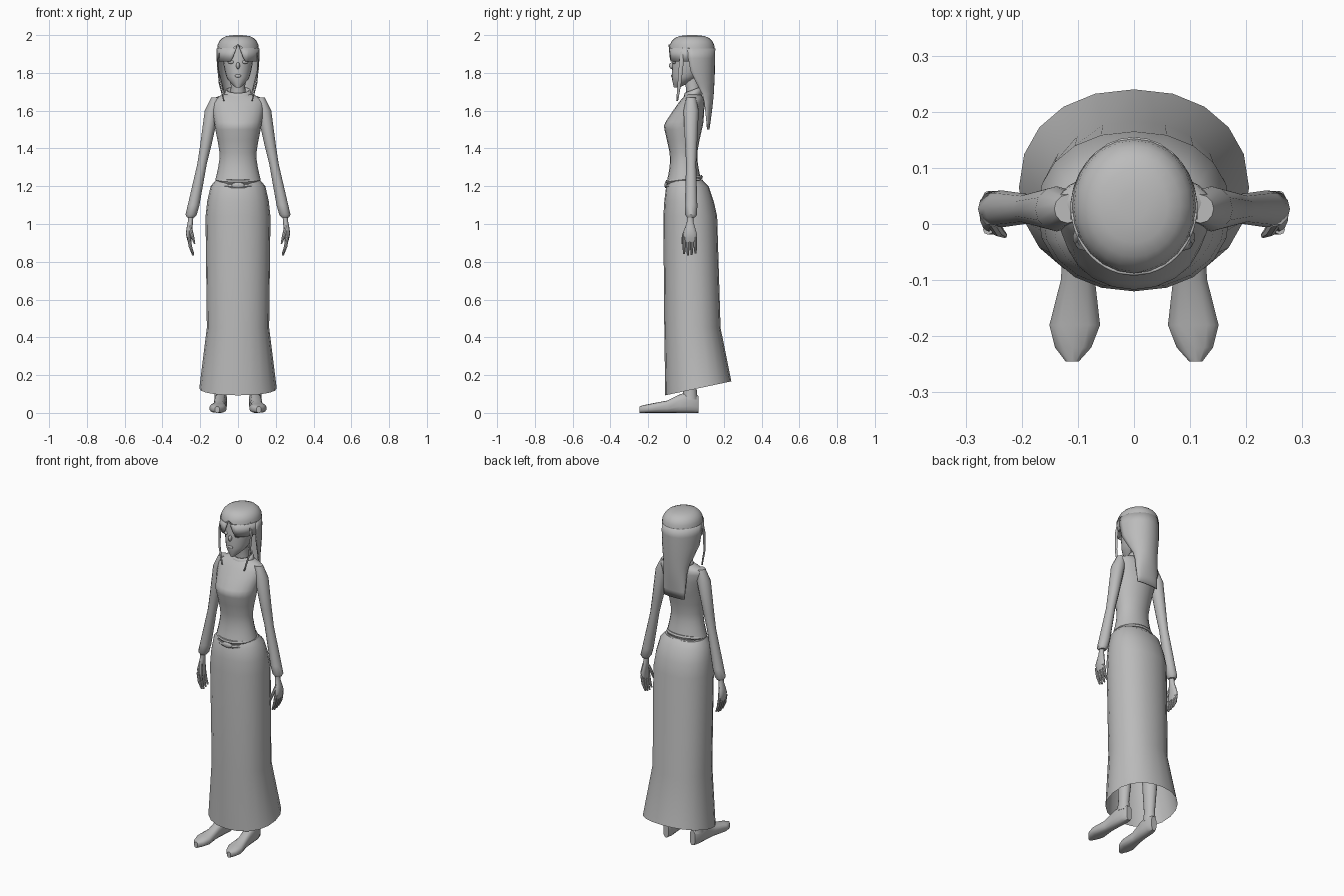
import bpy, bmesh
from math import sin, cos, pi, radians, copysign

cube = bpy.data.objects.get("Cube")
if cube:
    bpy.data.objects.remove(cube)

shade = (.5, .5, .5, 1)
grey = bpy.data.materials.new("plain grey")
grey.use_nodes = True
grey.diffuse_color = shade
grey.node_tree.nodes["Principled BSDF"].inputs["Base Color"].default_value = shade


def finish(part, name):
    """Name the part, colour it and smooth everything but its sharp edges."""
    part.name = part.data.name = name
    part.data.materials.append(grey)
    bpy.ops.object.select_all(action="DESELECT")
    bpy.context.view_layer.objects.active = part
    part.select_set(True)
    bpy.ops.object.shade_smooth_by_angle(angle=radians(40))


def ball(name, location, scale):
    bpy.ops.mesh.primitive_uv_sphere_add(segments=12, ring_count=8, radius=1, location=location)
    bpy.context.object.scale = scale
    finish(bpy.context.object, name)


def hoop(name, location, radius, thickness, depth, slope):
    bpy.ops.mesh.primitive_torus_add(major_segments=20, minor_segments=6, major_radius=radius,
                                     minor_radius=thickness, location=location, rotation=(slope, 0, 0))
    bpy.context.object.scale.y = depth
    finish(bpy.context.object, name)


def refine(rings):
    """Add a ring on a smooth path between every two neighbours."""
    result = [rings[0]]
    last = len(rings) - 1
    for i in range(last):
        before, after = rings[max(i - 1, 0)], rings[min(i + 2, last)]
        result.append([(9 * (b + c) - a - d) / 16
                       for a, b, c, d in zip(before, rings[i], rings[i + 1], after)])
        result.append(rings[i + 1])
    return result


def loft(name, rings, sides=16, arc=None, bottom=True, top=True, lying=False, power=1, shape=None, thickness=0):
    """Skin rings of (x, y, z, half width, half depth); a turn starts at the front."""
    bm = bmesh.new()
    start, sweep = (pi - arc[0] / 2 - arc[1], arc[0]) if arc else (0, 2 * pi)
    count = sides + 1 if arc else sides
    rows = []
    for i, (x, y, z, width, depth) in enumerate(rings):
        row = []
        for k in range(count):
            turn = start + sweep * k / sides
            across, along = [copysign(abs(v) ** power, v) for v in (sin(turn), -cos(turn))]
            if lying:
                point = (x + width * across, y, z + depth * along)
            else:
                point = (x + width * across, y + depth * along, z)
            row.append(bm.verts.new(shape(point, along, i) if shape else point))
        rows.append(row)
    for low, high in zip(rows, rows[1:]):
        for k in range(sides):
            j = (k + 1) % count
            bm.faces.new((low[k], low[j], high[j], high[k]))
    if bottom and not arc:
        bm.faces.new(rows[0])
    if top and not arc:
        bm.faces.new(rows[-1])
    bmesh.ops.recalc_face_normals(bm, faces=bm.faces)
    mesh = bpy.data.meshes.new(name)
    bm.to_mesh(mesh)
    bm.free()
    part = bpy.data.objects.new(name, mesh)
    bpy.context.collection.objects.link(part)
    if thickness:
        shell = part.modifiers.new("thickness", "SOLIDIFY")
        shell.thickness = thickness
        shell.offset = 0
    finish(part, name)


def spans(*rows):
    """Centred rings from rows of (height, half width, front edge, back edge)."""
    return [(0, (front + back) / 2, z, width, (back - front) / 2) for z, width, front, back in rows]


# Long skirt, open at the hem, which rises to the back
def raise_hem(point, along, i):
    x, y, z = point
    return x, y, z + (.037 * along if i == 0 else 0)


loft("skirt", spans((.13, .205, -.11, .24), (.45, .165, -.115, .183), (1.04, .172, -.12, .165),
                    (1.12, .163, -.115, .147), (1.2, .145, -.105, .12), (1.23, .12, -.09, .09)),
     sides=20, bottom=False, power=.92, shape=raise_hem)

# Two loose belts and a buckle
hoop("lower_belt", (0, -.01, 1.213), .112, .011, .84, .14)
hoop("upper_belt", (0, -.01, 1.236), .108, .011, .84, .14)
ball("belt_buckle", (0, -.105, 1.205), (.035, .01, .016))

# Fitted top
loft("top", refine(spans((1.235, .12, -.1, .08), (1.3, .105, -.087, .066), (1.38, .098, -.087, .06),
                         (1.5, .12, -.114, .084), (1.54, .126, -.108, .092), (1.64, .142, -.04, .098),
                         (1.67, .12, -.015, .09), (1.69, .055, 0, .08))), sides=20)

# Neck and collar
loft("neck", spans((1.66, .045, 0, .08), (1.72, .038, 0, .075), (1.8, .04, -.02, .07)), sides=12)


def tip_collar(point, along, i):
    x, y, z = point
    return x, y, z + .017 * along


loft("collar", spans((1.67, .075, -.012, .088), (1.71, .062, -.005, .08)),
     top=False, bottom=False, shape=tip_collar, thickness=.006)

# Head and face
loft("head", refine(spans((1.722, .012, -.064, -.036), (1.762, .052, -.073, .043), (1.8, .067, -.075, .085),
                          (1.87, .08, -.072, .116), (1.955, .08, -.06, .12))), sides=20)
ball("nose", (0, -.072, 1.838), (.01, .018, .018))
ball("mouth", (0, -.072, 1.784), (.016, .007, .009))


# Hair crown, parted fringe and long back fall
def part_hair(point, along, i):
    x, y, z = point
    return x, y, max(z, 1.95 - 2.5 * abs(x)) if along < 0 and i == 0 else z


crown = []
for step in range(6):
    rise = step * pi / 10.5
    crown.append((0, .032, 1.93 + .07 * sin(rise), .11 * cos(rise) ** .6, .12 * cos(rise) ** .6))
loft("hair_crown", crown, sides=24, bottom=False, shape=part_hair)


def part_fringe(point, along, i):
    return part_hair(point, along, 0)


loft("hair_fringe", spans((1.86, .11, -.087, .147), (1.932, .11, -.089, .151)),
     sides=24, arc=(pi * .94, pi), shape=part_fringe, thickness=.006)
loft("hair_back", refine(spans((1.93, .11, -.111, .151), (1.81, .106, -.08, .149), (1.69, .075, .037, .143),
                               (1.6, .07, .075, .134), (1.5, .066, .104, .12))),
     arc=(pi * 1.06, 0), thickness=.008)

# Paired parts
for side, s in (("left", 1), ("right", -1)):
    # Sleeve with a loose cuff, from rows of (sideways, height, radius)
    sleeve = ((.118, 1.67, .024), (.138, 1.6, .038), (.17, 1.42, .03), (.19, 1.32, .025),
              (.235, 1.1, .031), (.248, 1.05, .03), (.25, 1.035, .02))
    loft(side + "_sleeve", [(s * x, .027, z, r, r * 1.06) for x, z, r in sleeve], sides=12)

    # Hand, four fingers and a thumb
    palm = ((.25, 1.05, .014, .017), (.252, 1.01, .014, .018), (.26, .95, .016, .035), (.256, .905, .009, .035))
    loft(side + "_hand", refine([(s * x, .022, z, w, d) for x, z, w, d in palm]), sides=12)
    for i, finger in enumerate(("index", "middle", "ring", "little")):
        y = .02 * i - .01
        tip = .83 + .008 * abs(i - 1.3)
        loft(f"{side}_{finger}_finger", [(s * .26, y, .93, .009, .009), (s * .252, y, .88, .009, .009),
                                         (s * .237, y, tip, .005, .005)], sides=8)
    loft(side + "_thumb", [(s * .255, .008, .985, .01, .012), (s * .243, -.012, .94, .01, .01),
                           (s * .23, -.02, .895, .004, .005)], sides=8)

    # Thin lock beside the face, from rows of (sideways, forward, height, depth)
    lock = ((.095, .018, 1.94, .006), (.105, .024, 1.86, .012), (.1, .034, 1.75, .01), (.074, .047, 1.65, .005))
    loft(side + "_lock", [(s * x, -y, z, .004, d) for x, y, z, d in lock], sides=6)

    # Eye under the fringe
    ball(side + "_eye", (s * .037, -.063, 1.857), (.018, .01, .009))

    # Leg, and a flat shoe from rows of (forward, half width, height)
    loft(side + "_leg", [(s * .092, .02, .07, .034, .042), (s * .092, .022, .13, .028, .034),
                         (s * .088, .03, .38, .045, .05), (s * .085, .02, .6, .05, .055)], sides=12)
    shoe = ((-.245, .012, .035), (-.22, .033, .042), (-.18, .046, .05), (-.1, .031, .065),
            (-.03, .031, .1), (.03, .033, .11), (.065, .018, .09))
    loft(side + "_shoe", [(s * (.093 - .07 * y), y, h / 2, w, h / 2) for y, w, h in shoe],
         sides=14, lying=True, power=.75)
